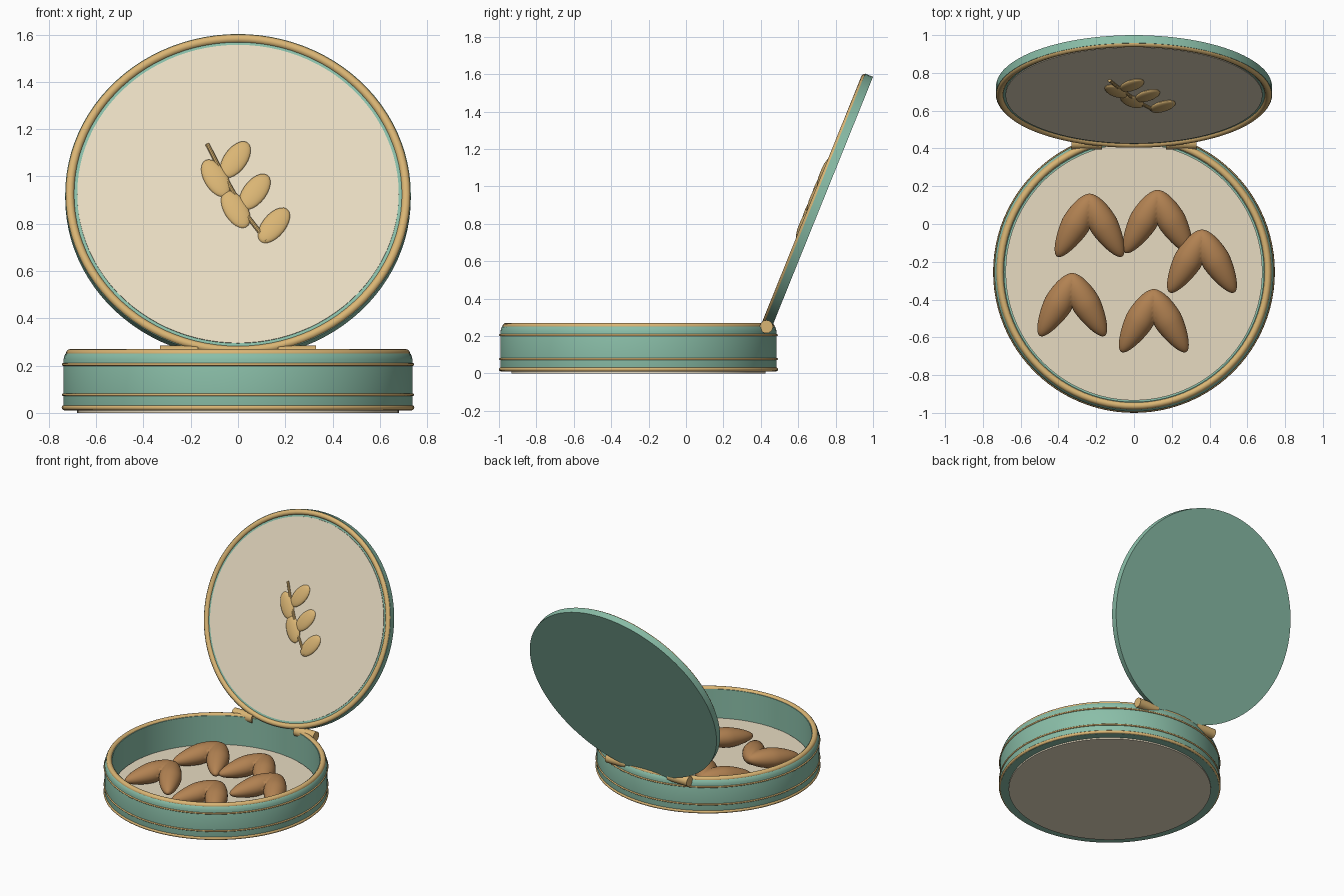
import bpy, bmesh
from math import sin, cos, pi, radians
from mathutils import Matrix, Vector

cube = bpy.data.objects.get("Cube")
if cube:
    bpy.data.objects.remove(cube, do_unlink=True)


def material(name, rgb):
    m = bpy.data.materials.new(name)
    m.use_nodes = True
    col = [((c / 255 + 0.055) / 1.055) ** 2.4 for c in rgb] + [1]
    m.diffuse_color = col
    m.node_tree.nodes["Principled BSDF"].inputs["Base Color"].default_value = col
    return m


TEAL = material("soft teal", (138, 190, 168))
CREAM = material("cream", (232, 220, 194))
GOLD = material("gold", (218, 181, 116))
BROWN = material("baked brown", (178, 130, 82))

# Placement of the base and the tilted lid (lid origin is its back centre)
BASE = Matrix.Translation((0, -0.254, 0))
LID = Matrix.Translation((0, 0.726, 0.908)) @ Matrix.Rotation(radians(68), 4, 'X')


def finish(name, bm, mat, matrix, angle=35):
    bmesh.ops.recalc_face_normals(bm, faces=bm.faces)
    me = bpy.data.meshes.new(name)
    bm.to_mesh(me)
    bm.free()
    me.materials.append(mat)
    me.shade_smooth()
    me.set_sharp_from_angle(angle=radians(angle))
    ob = bpy.data.objects.new(name, me)
    ob.matrix_world = matrix
    bpy.context.collection.objects.link(ob)
    return ob


def lathe(name, profile, mat, matrix, closed=False, steps=96):
    """Spin a (radius, height) profile around z."""
    bm = bmesh.new()
    rows = []
    for r, z in profile:
        if r == 0:
            rows.append([bm.verts.new((0, 0, z))] * steps)
        else:
            rows.append([bm.verts.new((r * cos(2 * pi * i / steps), r * sin(2 * pi * i / steps), z))
                         for i in range(steps)])
    pairs = list(zip(rows, rows[1:]))
    if closed:
        pairs.append((rows[-1], rows[0]))
    for a, b in pairs:
        for i in range(steps):
            j = (i + 1) % steps
            quad = list(dict.fromkeys((a[i], a[j], b[j], b[i])))
            bm.faces.new(quad)
    return finish(name, bm, mat, matrix)


def ring(name, major, minor, z, matrix, sides=12):
    profile = [(major + minor * cos(2 * pi * k / sides), z + minor * sin(2 * pi * k / sides))
               for k in range(sides)]
    return lathe(name, profile, GOLD, matrix, closed=True)


def disc(name, radius, low, high, mat, matrix):
    return lathe(name, [(0, low), (radius, low), (radius, high), (0, high)], mat, matrix)


# Round tin body with a hollow inside and shoulder under the rim
lathe("tin_wall", [(0.67, 0.01), (0.735, 0.01), (0.739, 0.03), (0.739, 0.225), (0.732, 0.247),
                   (0.722, 0.257), (0.687, 0.257), (0.687, 0.03), (0.67, 0.03)],
      TEAL, BASE, closed=True)
disc("tin_floor", 0.68, 0, 0.05, CREAM, BASE)
ring("rim_trim", 0.709, 0.019, 0.251, BASE)
ring("upper_band", 0.739, 0.006, 0.205, BASE)
ring("lower_band", 0.739, 0.006, 0.077, BASE)
ring("foot_band", 0.735, 0.011, 0.022, BASE)

# Open lid
disc("lid_shell", 0.731, 0, 0.045, TEAL, LID)
disc("lid_lining", 0.68, 0.03, 0.049, CREAM, LID)
ring("lid_trim", 0.711, 0.019, 0.04, LID)


def rod(name, start, end, radius, matrix, sides=16):
    a, b = Vector(start), Vector(end)
    bm = bmesh.new()
    turn = (b - a).to_track_quat('Z', 'Y').to_matrix().to_4x4()
    bmesh.ops.create_cone(bm, cap_ends=True, segments=sides, radius1=radius, radius2=radius,
                          depth=(b - a).length, matrix=Matrix.Translation((a + b) / 2) @ turn)
    return finish(name, bm, GOLD, matrix)


# Hinge barrels
for side, s in (("right", -1), ("left", 1)):
    rod("hinge_" + side, (s * 0.17, 0.43, 0.25), (s * 0.33, 0.43, 0.25), 0.035, Matrix())

# Leaf sprig on the lid lining: stem and five leaves
stem = [(-0.13, 0.225), (-0.085, 0.13), (0.03, -0.09), (0.12, -0.215)]
for i, (p, q) in enumerate(zip(stem, stem[1:])):
    rod(f"sprig_stem_{i + 1}", (*p, 0.054), (*q, 0.054), 0.009, LID, 10)

leaves = [(-0.011, 0.155, 58), (-0.094, 0.07, 118), (0.071, 0.008, 56),
          (-0.01, -0.072, 118), (0.152, -0.145, 54)]
for i, (x, y, turn) in enumerate(leaves):
    bm = bmesh.new()
    bmesh.ops.create_uvsphere(bm, u_segments=24, v_segments=14, radius=1)
    place = (Matrix.Translation((x, y, 0.053)) @ Matrix.Rotation(radians(turn), 4, 'Z')
             @ Matrix.Diagonal((0.093, 0.05, 0.018, 1)))
    bm.transform(place)
    finish(f"sprig_leaf_{i + 1}", bm, GOLD, LID)


def cookie(name, x, y):
    """Folded cookie: one tapered lobe cut at the fold and mirrored."""
    bm = bmesh.new()
    bmesh.ops.create_uvsphere(bm, u_segments=32, v_segments=24, radius=1,
                              matrix=Matrix.Rotation(pi / 2, 4, 'Y'))
    for v in bm.verts:
        u = v.co.x
        slim = 1 - 0.25 * max(0, -u)
        v.co = (0.19 * u, 0.076 * slim * v.co.y, 0.068 * slim * v.co.z + 0.022 * u)
    bm.transform(Matrix.Translation((-0.077, -0.168, 0.068)) @ Matrix.Rotation(radians(60), 4, 'Z'))
    bmesh.ops.bisect_plane(bm, geom=bm.verts[:] + bm.edges[:] + bm.faces[:], plane_co=(0, 0, 0),
                           plane_no=(1, 0, 0), clear_outer=True)
    ob = finish(name, bm, BROWN, Matrix.Translation((x, y, 0.05)), 50)
    mod = ob.modifiers.new("Mirror", 'MIRROR')
    mod.use_clip = True


apexes = [(-0.235, 0.16), (0.125, 0.18), (0.36, -0.03), (-0.327, -0.26), (0.105, -0.345)]
for i, (x, y) in enumerate(apexes):
    cookie(f"folded_cookie_{i + 1}", x, y)
